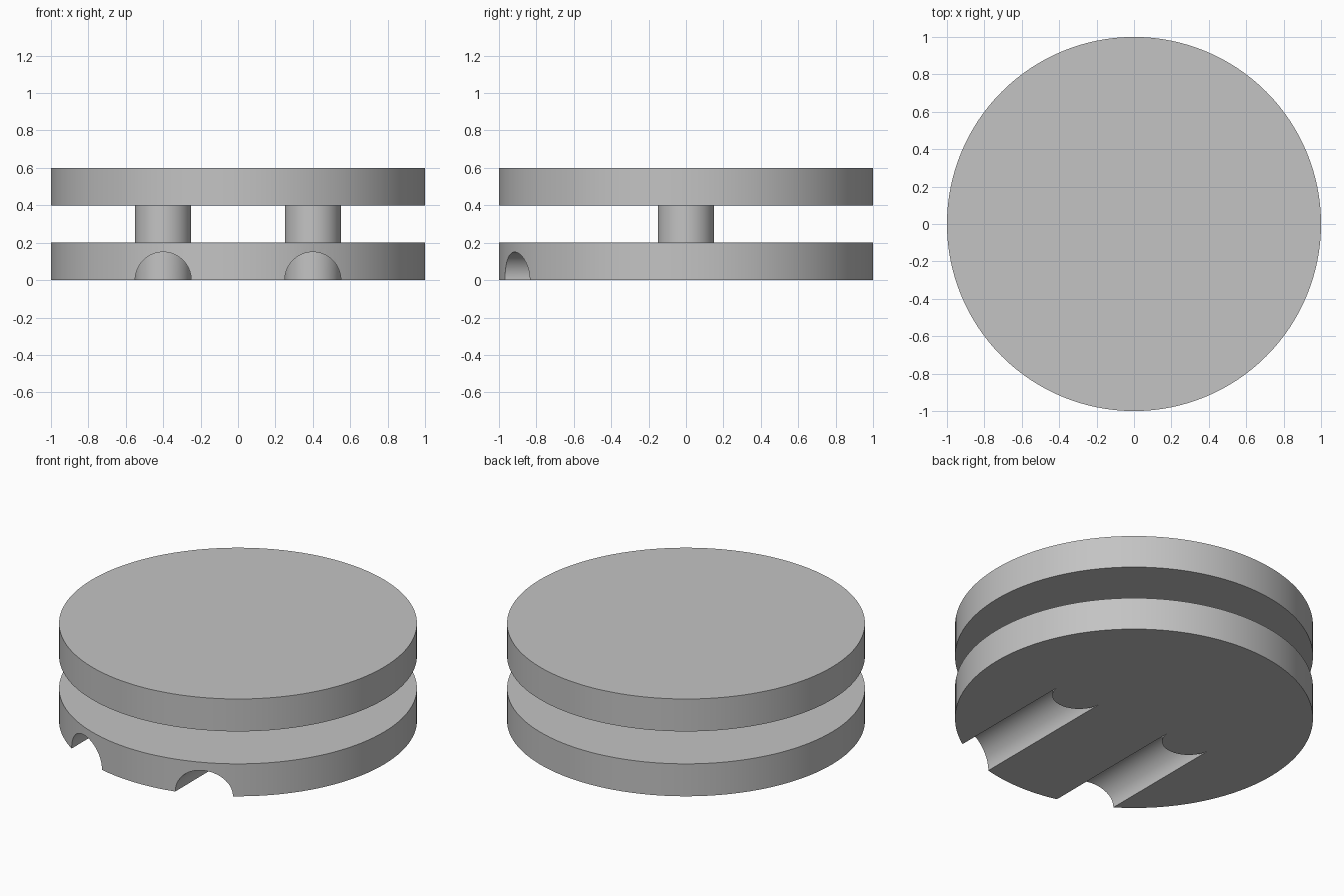
import bpy, bmesh, math

if "Cube" in bpy.data.objects:
    bpy.data.objects.remove(bpy.data.objects["Cube"])

grey = bpy.data.materials.new("plain grey")
grey.diffuse_color = (0.55, 0.55, 0.55, 1)
grey.use_nodes = True
grey.node_tree.nodes["Principled BSDF"].inputs["Base Color"].default_value = grey.diffuse_color


def add_cylinder(name, radius, z0, z1, x=0, sides=128, caps='NGON'):
    bpy.ops.mesh.primitive_cylinder_add(
        vertices=sides, radius=radius, depth=z1 - z0,
        location=(x, 0, (z0 + z1) / 2), end_fill_type=caps)
    ob = bpy.context.object
    ob.name = name
    ob.data.materials.append(grey)
    return ob


def smooth(ob):
    bpy.ops.object.select_all(action='DESELECT')
    ob.select_set(True)
    bpy.context.view_layer.objects.active = ob
    bpy.ops.object.shade_smooth_by_angle(angle=math.radians(30))


def add_groove_cutter(name, x, radius=0.15, steps=32):
    """Half-round channel that stops at the front of a post of equal radius."""
    bm = bmesh.new()
    rows = []
    for i in range(steps + 1):
        a = math.pi * i / steps
        px, h = x + radius * math.cos(a), radius * math.sin(a)
        rows.append([bm.verts.new(p) for p in (
            (px, -1.1, -0.05), (px, -1.1, h), (px, -h, h), (px, -h, -0.05))])
    for a, b in zip(rows, rows[1:]):
        for k in range(4):
            n = (k + 1) % 4
            bm.faces.new((a[k], a[n], b[n], b[k]))
    bm.faces.new(rows[0])
    bm.faces.new(rows[-1])
    bmesh.ops.recalc_face_normals(bm, faces=bm.faces)
    me = bpy.data.meshes.new(name)
    bm.to_mesh(me)
    bm.free()
    me.materials.append(grey)
    ob = bpy.data.objects.new(name, me)
    bpy.context.collection.objects.link(ob)
    return ob


# Two round plates
bottom = add_cylinder("bottom_plate", 1.0, 0.0, 0.2)
top = add_cylinder("top_plate", 1.0, 0.4, 0.6)

# Grooves under the front of the bottom plate
for x in (-0.4, 0.4):
    cutter = add_groove_cutter("groove_cutter", x)
    mod = bottom.modifiers.new("groove", 'BOOLEAN')
    mod.operation, mod.solver, mod.object = 'DIFFERENCE', 'EXACT', cutter
    bpy.context.view_layer.objects.active = bottom
    bpy.ops.object.modifier_apply(modifier=mod.name)
    bpy.data.objects.remove(cutter)

# Posts between the plates
posts = [add_cylinder(side + "_post", 0.15, 0.2, 0.4, x, 64, 'NOTHING')
         for side, x in (("left", -0.4), ("right", 0.4))]

for ob in [bottom, top] + posts:
    smooth(ob)
